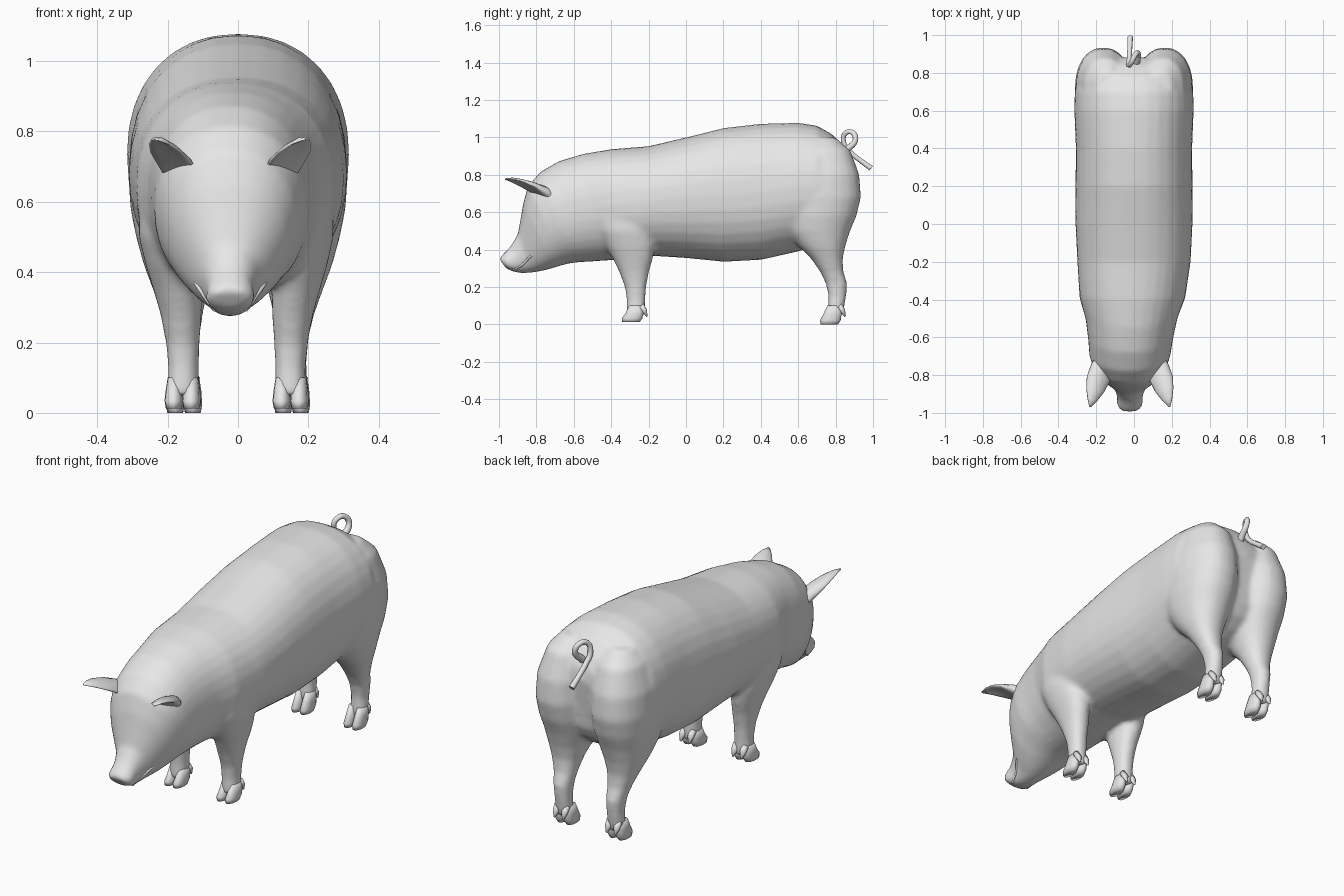
import bpy, bmesh
from math import cos, sin, pi
from mathutils import Vector

cube = bpy.data.objects.get("Cube")
if cube:
    bpy.data.objects.remove(cube, do_unlink=True)

GREY = (0.8, 0.8, 0.8, 1.0)
skin = bpy.data.materials.new("skin grey")
skin.use_nodes = True
skin.diffuse_color = GREY
skin.node_tree.nodes["Principled BSDF"].inputs["Base Color"].default_value = GREY


def sway(p):
    """The head is turned very slightly to its right."""
    p = Vector(p)
    p.x -= 0.022 * min(1, max(0, (-p.y - 0.2) / 0.5))
    return p


def loft(bm, rings, sides=24, power=2.2, curl=0):
    """Skin closed rings of (centre, half axis u, half axis v) and cap the ends."""
    loops = []
    for c, u, v in rings:
        loop = []
        for i in range(sides):
            a = 2 * pi * i / sides
            cu = abs(cos(a)) ** (2 / power) * (1 if cos(a) > 0 else -1)
            sv = abs(sin(a)) ** (2 / power) * (1 if sin(a) > 0 else -1)
            p = Vector(c) + Vector(u) * cu + Vector(v) * sv
            p.z -= curl * Vector(u).length * cu * cu
            loop.append(bm.verts.new(sway(p)))
        loops.append(loop)
    for a, b in zip(loops, loops[1:]):
        for i in range(sides):
            j = (i + 1) % sides
            bm.faces.new((a[i], a[j], b[j], b[i]))
    bm.faces.new(loops[0])
    bm.faces.new(loops[-1])


def finish(name, bm):
    bmesh.ops.recalc_face_normals(bm, faces=bm.faces)
    for f in bm.faces:
        f.smooth = True
    mesh = bpy.data.meshes.new(name)
    bm.to_mesh(mesh)
    bm.free()
    mesh.materials.append(skin)
    ob = bpy.data.objects.new(name, mesh)
    bpy.context.collection.objects.link(ob)
    return ob


def tube(name, points, radius):
    """Tapered round tube; each point is x, y, z, relative radius."""
    cu = bpy.data.curves.new(name, "CURVE")
    cu.dimensions = "3D"
    cu.bevel_depth = radius
    cu.bevel_resolution = 2
    cu.resolution_u = 5
    cu.use_fill_caps = True
    sp = cu.splines.new("BEZIER")
    sp.bezier_points.add(len(points) - 1)
    for bp, (x, y, z, r) in zip(sp.bezier_points, points):
        bp.co = sway((x, y, z))
        bp.radius = r
        bp.handle_left_type = bp.handle_right_type = "AUTO"
    cu.materials.append(skin)
    bpy.context.collection.objects.link(bpy.data.objects.new(name, cu))


def upright(rows, s):
    """Rings of a leg from rows of z, front y, back y, inner x, outer x."""
    return [((s * (i + o) / 2, (f + b) / 2, z), ((o - i) / 2, 0, 0), (0, (b - f) / 2, 0))
            for z, f, b, i, o in rows]


# Trunk and head: top y, top z, bottom y, bottom z, half width
TRUNK = [
    (-1.0, .352, -.96, .298, .05), (-.985, .368, -.925, .283, .07),
    (-.94, .415, -.88, .273, .067), (-.90, .48, -.82, .277, .085),
    (-.885, .56, -.76, .288, .125), (-.87, .65, -.70, .305, .165),
    (-.845, .74, -.65, .32, .192), (-.78, .815, -.60, .33, .215),
    (-.68, .873, -.53, .335, .225), (-.55, .912, -.45, .34, .243),
    (-.4, .937, -.38, .345, .28), (-.2, .953, -.2, .368, .30),
    (0, 1.0, 0, .355, .31), (.2, 1.05, .2, .335, .31),
    (.4, 1.073, .4, .345, .308), (.6, 1.078, .6, .39, .316),
    (.7, 1.063, .7, .42, .314), (.78, 1.018, .76, .45, .29),
    (.84, .955, .82, .5, .25), (.875, .89, .85, .56, .18), (.885, .83, .86, .64, .08)]

FRONT_LEG = [
    (.68, -.48, -.26, .15, .25), (.58, -.48, -.2, .12, .275), (.5, -.465, -.18, .105, .277),
    (.42, -.43, -.167, .1, .258), (.35, -.39, -.178, .1, .237), (.28, -.357, -.198, .1, .217),
    (.2, -.327, -.213, .106, .202), (.13, -.317, -.218, .108, .196), (.05, -.318, -.22, .108, .198)]

HIND_LEG = [
    (1.0, .62, .8, .07, .2), (.93, .54, .88, .035, .265), (.8, .5, .927, .012, .307),
    (.68, .5, .936, .012, .313), (.58, .5, .912, .015, .306), (.5, .53, .878, .03, .29),
    (.42, .6, .852, .06, .268), (.35, .67, .838, .085, .242), (.28, .718, .842, .1, .217),
    (.22, .747, .862, .108, .202), (.15, .762, .857, .112, .195), (.05, .758, .838, .11, .198)]

# Trunk, head and legs fused into one smooth skin
bm = bmesh.new()
loft(bm, [((0, (yt + yb) / 2, (zt + zb) / 2), (w, 0, 0), (0, (yt - yb) / 2, (zt - zb) / 2))
          for yt, zt, yb, zb, w in TRUNK], sides=32)
for side in (1, -1):
    loft(bm, upright(FRONT_LEG, side))
    loft(bm, upright(HIND_LEG, side))
body = finish("body", bm)
remesh = body.modifiers.new("fuse", "REMESH")
remesh.mode = "VOXEL"
remesh.voxel_size = 0.013
remesh.use_smooth_shade = True
smooth = body.modifiers.new("blend", "SMOOTH")
smooth.factor = 0.5
smooth.iterations = 7

# Ear: centre x, y, z, half width, half thickness
EAR = [(.13, -.69, .66, .045, .04), (.15, -.755, .705, .058, .028), (.167, -.82, .742, .064, .016),
       (.183, -.88, .765, .05, .01), (.198, -.93, .777, .028, .007), (.21, -.968, .778, .005, .003)]

for side, label in ((1, "left"), (-1, "right")):
    bm = bmesh.new()
    loft(bm, [((side * x, y, z), (side * w * .95, w * .2, w * .25), (0, t * .3, t))
              for x, y, z, w, t in EAR], sides=14, power=2, curl=0.25)
    finish(label + "_ear", bm)

    # Eye, a small bulge under the brow
    bm = bmesh.new()
    bmesh.ops.create_uvsphere(bm, u_segments=14, v_segments=8, radius=0.017)
    for v in bm.verts:
        v.co = sway(v.co + Vector((side * .112, -.832, .553)))
    finish(label + "_eye", bm)

    # Mouth crease
    tube(label + "_mouth_edge", [(side * x, y, z, r) for x, y, z, r in (
        (.045, -.925, .293, .8), (.064, -.875, .32, 1), (.092, -.836, .36, 1),
        (.108, -.808, .38, .5))], 0.007)

    # Cloven feet with dewclaws behind
    for leg, toe_y, base in (("front", -.345, .012), ("hind", .715, 0)):
        bm = bmesh.new()
        for inner in (.102, .152):
            outer = inner + .053
            loft(bm, upright([
                (.10, toe_y + .04, toe_y + .11, inner + .008, outer - .008),
                (.06, toe_y + .022, toe_y + .118, inner + .002, outer - .002),
                (base + .022, toe_y + .002, toe_y + .112, inner, outer),
                (base, toe_y + .004, toe_y + .098, inner + .004, outer - .004)], side),
                sides=12)
            mid = (inner + outer) / 2
            loft(bm, [((side * mid, toe_y + y, z), (r, 0, 0), (0, r * .6, r * .6))
                      for y, z, r in ((.105, .10, .02), (.125, .07, .017), (.137, .042, .004))],
                 sides=8, power=2)
        finish(label + "_" + leg + "_foot", bm)

# Curly tail
tube("tail", [
    (0, .81, .89, 1.6), (.015, .86, .935, 1.2), (.02, .905, .985, 1), (.005, .892, 1.025, .95),
    (-.015, .852, 1.022, .9), (-.028, .843, .975, .9), (-.025, .875, .925, .9),
    (-.022, .935, .875, .9), (-.02, .99, .835, 1)], 0.015)
